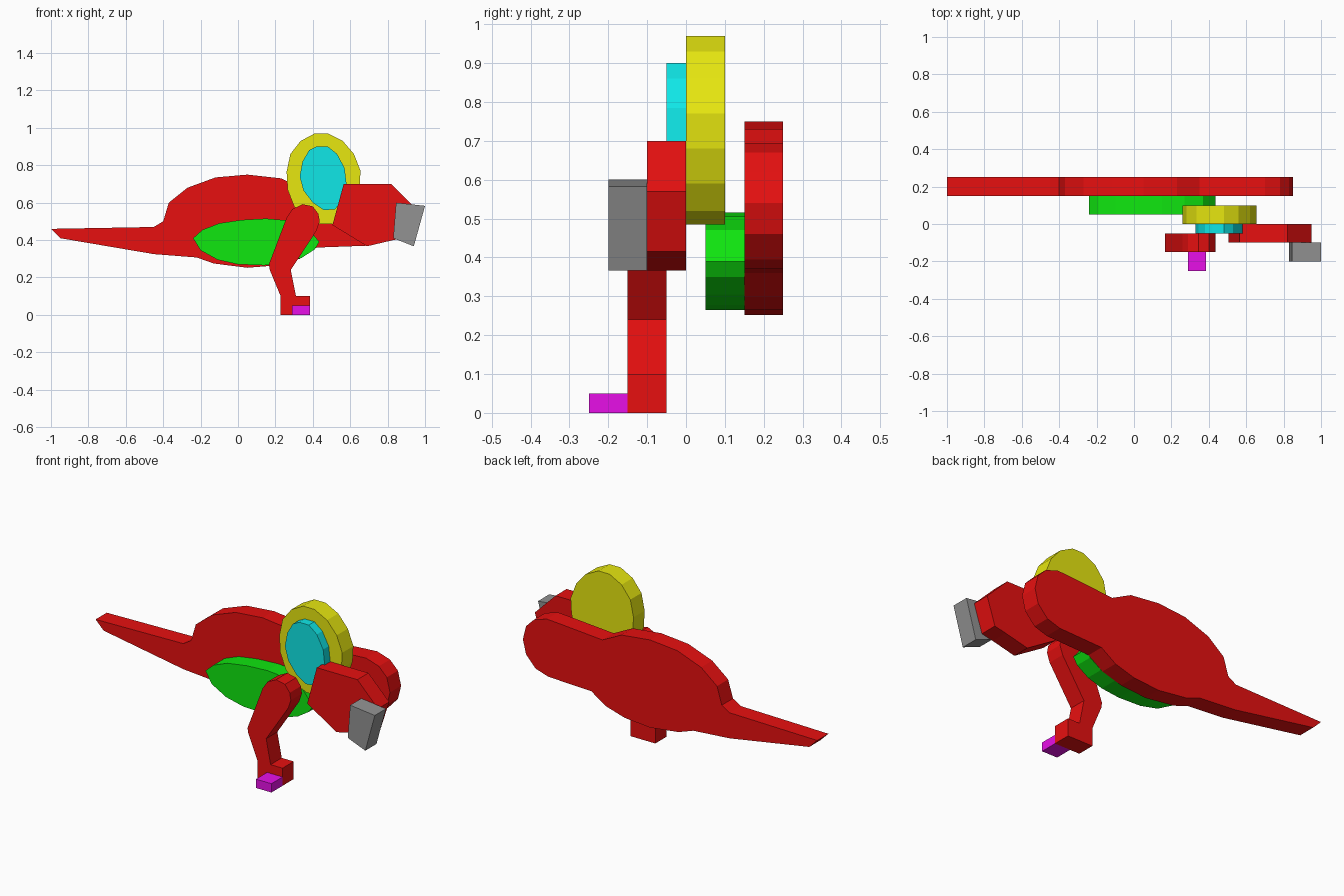
import bpy
import bmesh


def material(name, color):
    m = bpy.data.materials.new(name)
    m.diffuse_color = (*color, 1.0)
    return m


RED = material("red", (0.8, 0.005, 0.005))
GREEN = material("green", (0.005, 0.8, 0.005))
YELLOW = material("yellow", (0.8, 0.8, 0.005))
CYAN = material("cyan", (0.005, 0.8, 0.8))
GREY = material("grey", (0.29, 0.29, 0.29))
MAGENTA = material("magenta", (0.8, 0.005, 0.8))


def slab(name, outline, y0, mat, depth=0.1):
    """Extrude an x-z outline from y0 backwards by depth."""
    bm = bmesh.new()
    face = bm.faces.new([bm.verts.new((x, y0, z)) for x, z in outline])
    ext = bmesh.ops.extrude_face_region(bm, geom=[face])
    new = [g for g in ext["geom"] if isinstance(g, bmesh.types.BMVert)]
    bmesh.ops.translate(bm, verts=new, vec=(0, depth, 0))
    bmesh.ops.recalc_face_normals(bm, faces=bm.faces)
    me = bpy.data.meshes.new(name)
    bm.to_mesh(me)
    bm.free()
    me.materials.append(mat)
    ob = bpy.data.objects.new(name, me)
    bpy.context.collection.objects.link(ob)
    return ob


# Body with tail and head, the rearmost slab
slab("body", [(-1, .46), (-.95, .41), (-.45, .325), (-.22, .307), (-.13, .275),
              (.05, .252), (.21, .265), (.33, .30), (.42, .36), (.69, .37),
              (.77, .395), (.83, .46), (.85, .54), (.83, .62), (.78, .67),
              (.70, .695), (.62, .69), (.35, .67), (.23, .73), (.05, .75),
              (-.12, .735), (-.27, .68), (-.37, .60), (-.40, .50), (-.45, .47)],
     0.15, RED)

# Belly patch
slab("belly", [(-.24, .41), (-.19, .455), (-.10, .49), (.02, .508), (.15, .515),
               (.27, .505), (.37, .47), (.435, .39), (.41, .35), (.34, .305),
               (.25, .277), (.14, .265), (0, .27), (-.11, .295), (-.20, .345)],
     0.05, GREEN)

# Ear: outer and inner discs
slab("outer_ear", [(.26, .765), (.28, .86), (.335, .93), (.41, .97), (.48, .97),
                   (.56, .93), (.62, .86), (.655, .77), (.65, .68), (.62, .59),
                   (.57, .52), (.51, .485), (.43, .485), (.36, .515), (.30, .58),
                   (.265, .67)], 0.0, YELLOW)
slab("inner_ear", [(.33, .74), (.345, .82), (.38, .88), (.42, .90), (.48, .90),
                   (.53, .86), (.57, .785), (.58, .70), (.56, .62), (.52, .565),
                   (.46, .56), (.40, .60), (.35, .665)], -0.05, CYAN, 0.05)

# Muzzle and nose
slab("muzzle", [(.565, .70), (.82, .70), (.93, .59), (.95, .57), (.90, .415),
                (.83, .40), (.69, .367), (.505, .48)], -0.1, RED)
slab("nose", [(.845, .60), (1.0, .583), (.94, .367), (.83, .41)], -0.2, GREY)

# Leg and claw
slab("leg", [(.228, 0), (.385, 0), (.385, .10), (.31, .10), (.282, .24),
             (.42, .45), (.437, .50), (.43, .54), (.40, .58), (.345, .592),
             (.29, .565), (.26, .52), (.165, .27), (.17, .24), (.228, .10)],
     -0.15, RED)
slab("claw", [(.288, 0), (.385, 0), (.385, .05), (.288, .05)], -0.25, MAGENTA)
